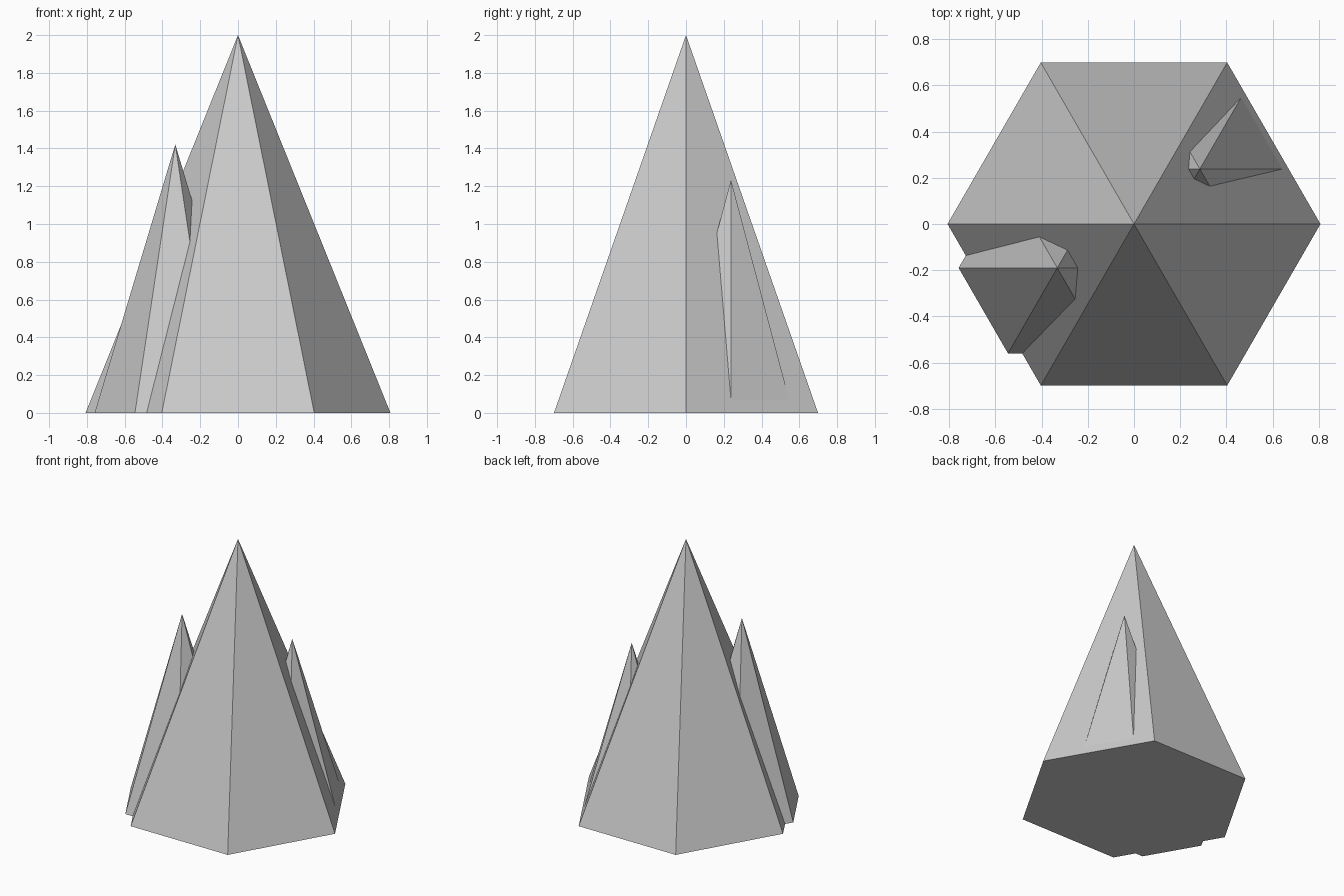
import bpy

if "Cube" in bpy.data.objects:
    bpy.data.objects.remove(bpy.data.objects["Cube"])

# name, centre x, centre y, base radius, height
SPIKES = [
    ("main_spike", 0.0, 0.0, 0.807, 2.0),
    ("front_left_spike", -0.332, -0.19, 0.427, 1.421),
    ("back_right_spike", 0.285, 0.238, 0.378, 1.234),
]


def spike(name, x, y, radius, height):
    """Upright six-sided spike standing on z = 0, one corner towards +x."""
    bpy.ops.mesh.primitive_cone_add(vertices=6, radius1=radius, radius2=0,
                                    depth=height, location=(x, y, height / 2))
    obj = bpy.context.object
    obj.name = name
    # the primitive starts with a corner on +y; turn it onto the x axis
    obj.rotation_euler.z = 0.5235988
    return obj


# Large central spike with two smaller ones growing out of its sides
for s in SPIKES:
    spike(*s)
